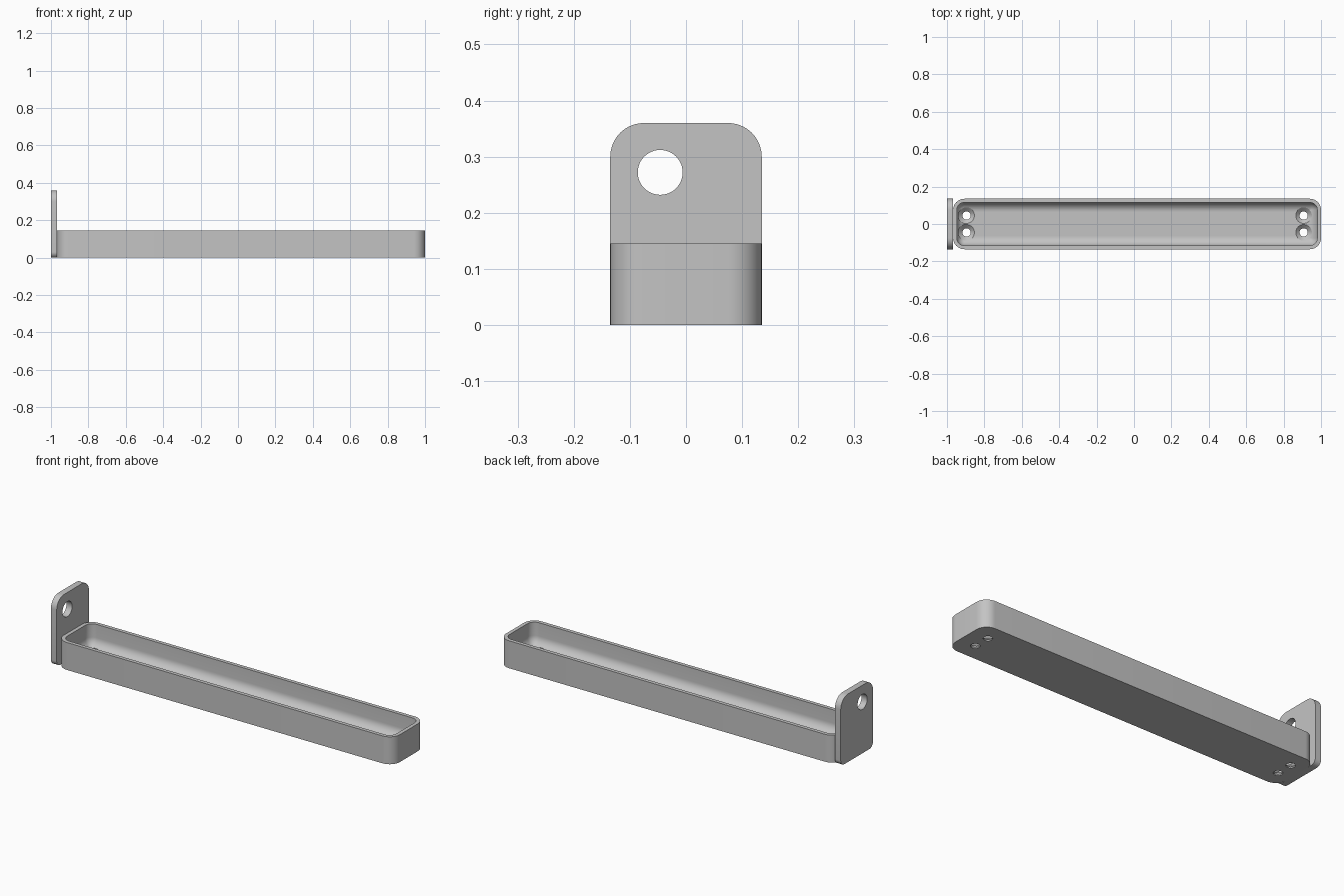
import bpy, bmesh, math
from mathutils import Matrix

cube = bpy.data.objects.get("Cube")
if cube:
    bpy.data.objects.remove(cube, do_unlink=True)

grey = bpy.data.materials.new("light grey")
grey.use_nodes = True
colour = (0.55, 0.55, 0.55, 1)
grey.diffuse_color = colour
grey.node_tree.nodes["Principled BSDF"].inputs["Base Color"].default_value = colour

X0, X1, W, H = -0.967, 1.0, 0.135, 0.145    # tray ends, half width, height
WALL, FLOOR, FILLET, CORNER = 0.02, 0.025, 0.05, 0.06


def rounded(u0, u1, v0, v1, r_low, r_high, steps=10):
    """Rounded rectangle; r_low rounds the v0 corners, r_high the v1 corners."""
    pts = []
    corners = [(u1, v1, -1, -1, r_high), (u0, v1, 1, -1, r_high),
               (u0, v0, 1, 1, r_low), (u1, v0, -1, 1, r_low)]
    for k, (u, v, su, sv, r) in enumerate(corners):
        for i in range(steps + 1):
            a = math.pi / 2 * (k + i / steps)
            pts.append((u + su * r + r * math.cos(a), v + sv * r + r * math.sin(a)))
    return pts


def loft(name, loops):
    """Solid skinned through matching loops, capped at both ends."""
    bm = bmesh.new()
    rows = [[bm.verts.new(p) for p in loop] for loop in loops]
    n = len(rows[0])
    for a, b in zip(rows, rows[1:]):
        for i in range(n):
            j = (i + 1) % n
            bm.faces.new((a[i], a[j], b[j], b[i]))
    bm.faces.new(rows[0][::-1])
    bm.faces.new(rows[-1])
    bmesh.ops.recalc_face_normals(bm, faces=bm.faces)
    mesh = bpy.data.meshes.new(name)
    bm.to_mesh(mesh)
    bm.free()
    obj = bpy.data.objects.new(name, mesh)
    bpy.context.collection.objects.link(obj)
    mesh.materials.append(grey)
    return obj


def circle(x, y, z, r, n=40):
    return [(x + r * math.cos(i * math.tau / n), y + r * math.sin(i * math.tau / n), z)
            for i in range(n)]


def cut(obj, cutter):
    cutter.hide_render = True
    mod = obj.modifiers.new("hole", 'BOOLEAN')
    mod.operation, mod.solver, mod.object = 'DIFFERENCE', 'EXACT', cutter
    bpy.context.view_layer.objects.active = obj
    bpy.ops.object.modifier_apply(modifier=mod.name)
    bpy.data.objects.remove(cutter, do_unlink=True)


def smooth(obj):
    bpy.ops.object.select_all(action='DESELECT')
    obj.select_set(True)
    bpy.context.view_layer.objects.active = obj
    bpy.ops.object.shade_smooth_by_angle(angle=math.radians(25))


# Tray: outer wall, rim, inner wall, then a fillet down to the floor
profile = [(0, 0), (0, H), (WALL, H)]
for i in range(11):
    a = math.pi / 2 * i / 10
    profile.append((WALL + FILLET * (1 - math.cos(a)), FLOOR + FILLET * (1 - math.sin(a))))
loops = []
for d, z in profile:
    r = max(CORNER - d, 0.004)
    loops.append([(x, y, z) for x, y in rounded(X0 + d, X1 - d, -W + d, W - d, r, r)])
tray = loft("tray", loops)

# Countersunk screw holes, a pair at each end
for x in (-0.895, 0.907):
    for y in (-0.045, 0.045):
        cut(tray, loft("screw_cutter", [circle(x, y, -0.02, 0.022), circle(x, y, 0.006, 0.022),
                                        circle(x, y, FLOOR + 0.002, 0.044),
                                        circle(x, y, 0.12, 0.044)]))
smooth(tray)

# Upright end plate with a hanging hole
outline = rounded(-W, W, 0, 0.36, 0.03, 0.06)
plate = loft("end_plate", [[(x, y, z) for y, z in outline] for x in (-1.0, X0 + 0.0005)])
cutter = loft("hanging_hole_cutter", [circle(0, 0, z, 0.04, 48) for z in (-0.1, 0.1)])
cutter.data.transform(Matrix.Translation((-0.98, -0.046, 0.272)) @ Matrix.Rotation(math.pi / 2, 4, 'Y'))
cut(plate, cutter)
smooth(plate)
